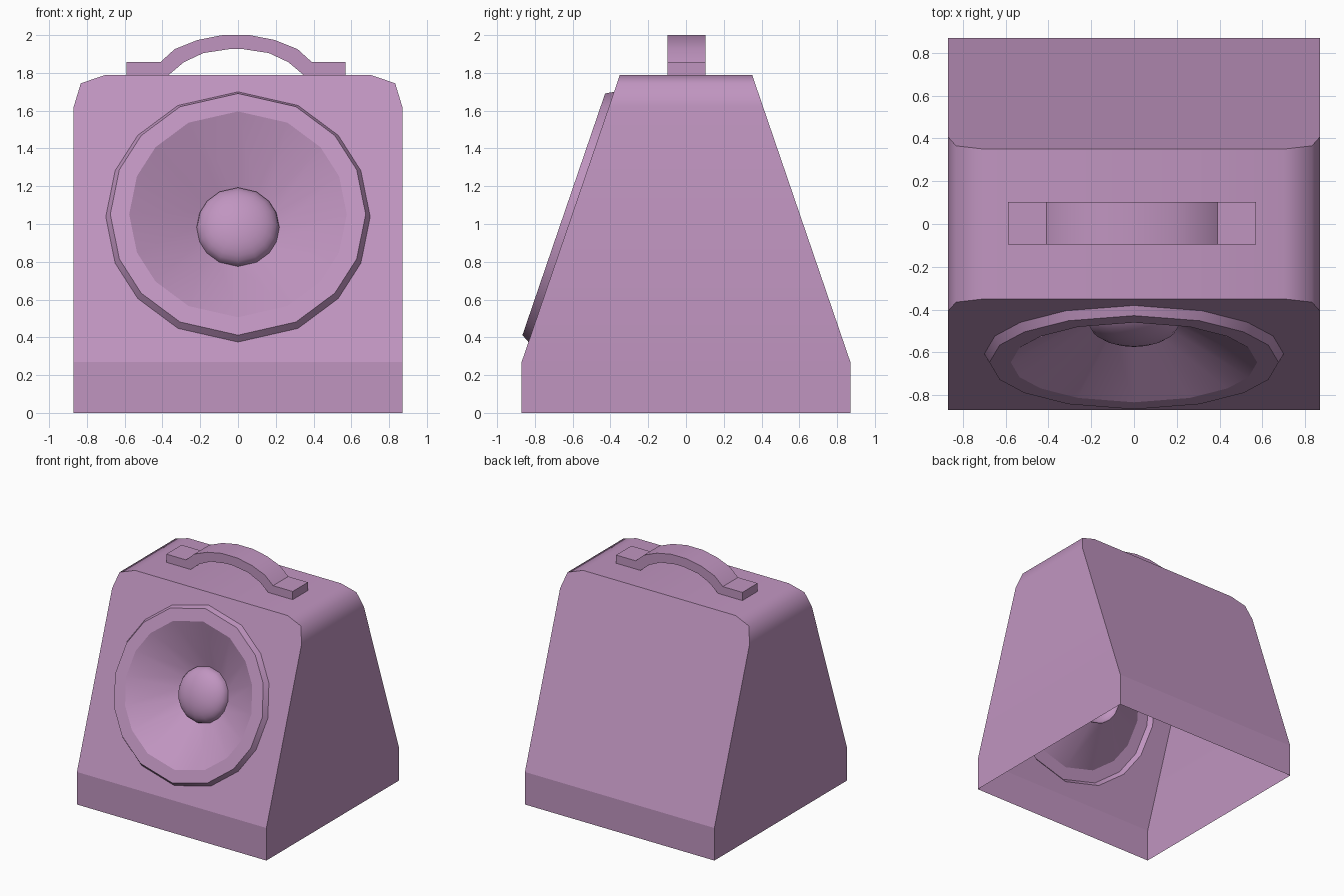
import bpy, bmesh
from math import sin, cos, radians, atan2, pi
from mathutils import Vector

if "Cube" in bpy.data.objects:
    bpy.data.objects.remove(bpy.data.objects["Cube"])

mat = bpy.data.materials.new("mauve_paint")
mat.diffuse_color = (0.53, 0.30, 0.53, 1)
mat.use_nodes = True
mat.node_tree.nodes["Principled BSDF"].inputs["Base Color"].default_value = mat.diffuse_color

FOOT_Y, FOOT_Z, TOP_Y, TOP_Z = 0.87, 0.27, 0.35, 1.79
SLOPE = (FOOT_Y - TOP_Y) / (TOP_Z - FOOT_Z)
TILT = atan2(FOOT_Y - TOP_Y, TOP_Z - FOOT_Z)


def wall_y(z):
    """Half depth of the cabinet at height z."""
    return FOOT_Y - max(0, z - FOOT_Z) * SLOPE


def finish(name, bm, limit, sharp=lambda e: False):
    for f in bm.faces:
        f.smooth = True
    for e in bm.edges:
        e.smooth = len(e.link_faces) == 2 and e.calc_face_angle(0) < radians(limit) and not sharp(e)
    me = bpy.data.meshes.new(name)
    bm.to_mesh(me)
    bm.free()
    me.materials.append(mat)
    ob = bpy.data.objects.new(name, me)
    bpy.context.collection.objects.link(ob)
    return ob


# Driver frame lying on the sloping front wall
CENTRE_Z = 1.0375
centre = Vector((0, -wall_y(CENTRE_Z), CENTRE_Z))
up = Vector((0, sin(TILT), cos(TILT)))
out = Vector((0, -cos(TILT), sin(TILT)))
quarter = [0, 27, 49.3, 68.3]
angles = quarter + [90] + [180 - a for a in quarter[:0:-1]]
angles = [radians(a) for a in angles] + [radians(a + 180) for a in angles]


def ring(bm, r, d):
    return [bm.verts.new(centre + out * d + up * (r * cos(a)) + Vector((r * sin(a), 0, 0)))
            for a in angles]


# Cabinet: rounded-shoulder outline swept front to back, open at the bottom
half = [(0.87, 0), (0.87, FOOT_Z), (0.87, 1.62), (0.832, 1.745), (0.70, TOP_Z)]
outline = half + [(-x, z) for x, z in reversed(half)]
bm = bmesh.new()
front = [bm.verts.new((x, -wall_y(z), z)) for x, z in outline]
back = [bm.verts.new((x, wall_y(z), z)) for x, z in outline]
# Each side is one face per outline segment; the lower side panels merge flat
for i in range(len(outline) - 1):
    bm.faces.new((front[i], back[i], back[i + 1], front[i + 1]))
for loop in (front, back):
    bm.faces.new((loop[0], loop[1], loop[-2], loop[-1]))
bm.faces.new(back[1:-1])
# Front wall with the driver opening
hole = ring(bm, 0.70, 0)
rim = front[1:-1]
edges = []
for loop in (rim, hole):
    for a, b in zip(loop, loop[1:] + loop[:1]):
        edges.append(bm.edges.get((a, b)) or bm.edges.new((a, b)))
bmesh.ops.triangle_fill(bm, use_beauty=True, use_dissolve=False, edges=edges, normal=out)
bmesh.ops.recalc_face_normals(bm, faces=bm.faces)
if sum(f.normal.z * f.calc_area() for f in bm.faces) < 0:
    bmesh.ops.reverse_faces(bm, faces=bm.faces)
finish("cabinet", bm, 60, lambda e: all(abs(v.co.z - FOOT_Z) < 1e-4 for v in e.verts))

# Speaker driver: raised rim, recessed cone and domed cap
STEPS, CAP_R, CAP_D, CAP_H = 8, 0.219, -0.17, 0.113
profile = [(0.70, 0), (0.676, 0.042), (0.576, 0.042)]
profile += [(CAP_R * cos(k * pi / 2 / STEPS), CAP_D + CAP_H * sin(k * pi / 2 / STEPS))
            for k in range(STEPS)]
bm = bmesh.new()
rings = [ring(bm, r, d) for r, d in profile]
n = len(angles)
for a, b in zip(rings, rings[1:]):
    for i in range(n):
        j = (i + 1) % n
        bm.faces.new((a[i], b[i], b[j], a[j]))
tip = bm.verts.new(centre + out * (CAP_D + CAP_H))
for i in range(n):
    bm.faces.new((rings[-1][i], tip, rings[-1][(i + 1) % n]))
bm.normal_update()
if sum(f.normal.dot(out) * f.calc_area() for f in bm.faces) < 0:
    bmesh.ops.reverse_faces(bm, faces=bm.faces)
    bm.normal_update()
finish("speaker_driver", bm, 30)

# Carry handle: arched strap with flat feet, mirrored about its middle
outer = [(0.072, 2.0), (0.205, 1.974), (0.325, 1.926), (0.40, 1.858), (0.58, 1.858), (0.58, TOP_Z)]
inner = [(0.356, TOP_Z), (0.276, 1.857), (0.173, 1.905), (0.035, 1.926)]
half = outer + inner
strap = half + [(-x, z) for x, z in reversed(half)]
bm = bmesh.new()
near = [bm.verts.new((x - 0.01, -0.097, z)) for x, z in strap]
far = [bm.verts.new((x - 0.01, 0.103, z)) for x, z in strap]
bm.faces.new(near)
bm.faces.new(far[::-1])
for i in range(len(strap)):
    j = (i + 1) % len(strap)
    bm.faces.new((near[i], far[i], far[j], near[j]))
bmesh.ops.recalc_face_normals(bm, faces=bm.faces)
# the feet rest on the cabinet, so their hidden undersides are left open
bmesh.ops.delete(bm, context='FACES_ONLY', geom=[
    f for f in bm.faces if all(abs(v.co.z - TOP_Z) < 1e-4 for v in f.verts)])
finish("carry_handle", bm, 30)
